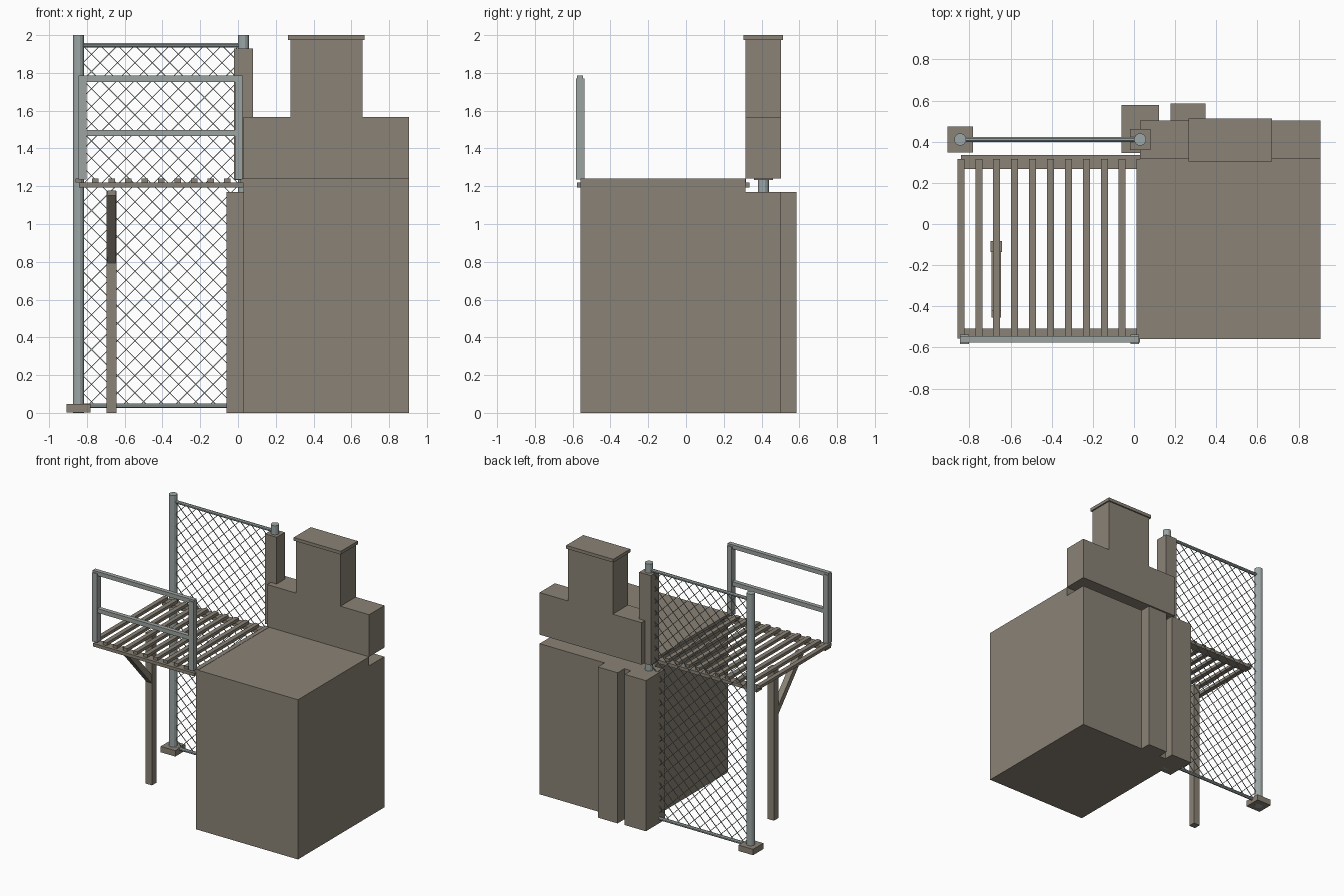
import bpy, bmesh, math
from mathutils import Vector

if "Cube" in bpy.data.objects:
    bpy.data.objects.remove(bpy.data.objects["Cube"])


def material(name, rgb):
    m = bpy.data.materials.new(name)
    m.diffuse_color = (*rgb, 1)
    m.use_nodes = True
    m.node_tree.nodes["Principled BSDF"].inputs["Base Color"].default_value = m.diffuse_color
    return m


STONE = material("warm_grey_brown", (0.255, 0.225, 0.180))
STEEL = material("galvanised_grey", (0.335, 0.385, 0.385))
RAIL = material("pale_rail_grey", (0.335, 0.370, 0.350))


def finish(name, bm, mat):
    bmesh.ops.recalc_face_normals(bm, faces=bm.faces[:])
    me = bpy.data.meshes.new(name)
    bm.to_mesh(me)
    bm.free()
    me.materials.append(mat)
    ob = bpy.data.objects.new(name, me)
    bpy.context.collection.objects.link(ob)
    return ob


def add_prism(bm, pts, offset):
    """Extrude a closed 3D outline along an offset vector."""
    f = bm.faces.new([bm.verts.new(p) for p in pts])
    r = bmesh.ops.extrude_face_region(bm, geom=[f])
    vs = [g for g in r["geom"] if isinstance(g, bmesh.types.BMVert)]
    bmesh.ops.translate(bm, verts=vs, vec=offset)


def prism(name, pts, offset, mat):
    bm = bmesh.new()
    add_prism(bm, pts, offset)
    return finish(name, bm, mat)


def box(name, x0, x1, y0, y1, z0, z1, mat):
    return prism(name, [(x0, y0, z0), (x1, y0, z0), (x1, y1, z0), (x0, y1, z0)],
                 (0, 0, z1 - z0), mat)


def add_rod(bm, a, b, r, sides):
    a, b = Vector(a), Vector(b)
    q = (b - a).to_track_quat('Z', 'Y')
    ring = [a + q @ Vector((r * math.cos(t), r * math.sin(t), 0))
            for t in [(i + 0.5) * math.tau / sides for i in range(sides)]]
    add_prism(bm, ring, b - a)


def rod(name, a, b, r, sides, mat):
    bm = bmesh.new()
    add_rod(bm, a, b, r, sides)
    return finish(name, bm, mat)


# Main block with a step along the back
prism("main_block", [(0.03, -0.558, 0), (0.03, 0.502, 0), (0.03, 0.502, 1.17),
                     (0.03, 0.315, 1.17), (0.03, 0.315, 1.24), (0.03, -0.558, 1.24)],
      (0.876, 0, 0), STONE)
box("corner_buttress", -0.06, 0.122, 0.345, 0.578, 0, 1.17, STONE)
box("rear_buttress", 0.178, 0.348, 0.45, 0.585, 0, 1.17, STONE)

# Upper wall with tower and cap
outline = [(0.03, 1.24), (0.906, 1.24), (0.906, 1.567), (0.66, 1.567),
           (0.66, 1.975), (0.277, 1.975), (0.277, 1.567), (0.03, 1.567)]
prism("upper_wall", [(x, 0.315, z) for x, z in outline], (0, 0.188, 0), STONE)
box("tower_cap", 0.266, 0.67, 0.304, 0.513, 1.975, 2.0, STONE)
box("pole_casing", -0.02, 0.08, 0.36, 0.461, 1.232, 1.93, STONE)

# Platform slats and bearers
for i in range(11):
    x = -0.842 + i * 0.0872
    box("platform_slat", x - 0.017, x + 0.017, -0.556, 0.317, 1.219, 1.242, STONE)
for y in (-0.543, 0.301):
    box("platform_bearer", -0.842, 0.03, y - 0.034, y + 0.034, 1.194, 1.219, STONE)

# Support post and diagonal brace
box("support_post", -0.697, -0.643, -0.137, -0.083, 0, 1.175, STONE)
brace = [(-0.13, 0.785), (-0.455, 1.15), (-0.455, 1.178), (-0.42, 1.178), (-0.13, 0.85)]
prism("diagonal_brace", [(-0.692, y, z) for y, z in brace], (0.045, 0, 0), STONE)

# Guard railing
for x in (-0.824, 0.004):
    box("railing_post", x - 0.021, x + 0.021, -0.583, -0.537, 1.235, 1.77, RAIL)
box("railing_top_bar", -0.845, 0.025, -0.577, -0.544, 1.753, 1.785, RAIL)
box("railing_middle_bar", -0.84, 0.02, -0.577, -0.544, 1.465, 1.498, RAIL)

# Fence poles, footings and rails
FX0, FX1, FY = -0.845, 0.03, 0.411
for x in (FX0, FX1):
    rod("fence_pole", (x, FY, 0), (x, FY, 2.0), 0.03, 12, STEEL)
for x in (FX0, FX1):
    box("pole_footing", x - 0.063, x + 0.063, FY - 0.063, FY + 0.063, 0.001, 0.047, STONE)
Z0, Z1 = 0.037, 1.946
for z in (Z0, Z1):
    rod("fence_rail", (FX0, FY, z), (FX1, FY, z), 0.0125, 8, STEEL)

# Chain link wires, clipped to the fence frame
bm = bmesh.new()
W, H, STEP = FX1 - FX0, Z1 - Z0, 0.092
n = int((W + H) / STEP)
for k in range(1, n + 1):
    c = k * STEP
    u0, u1 = max(0, c - H), min(W, c)
    if u1 - u0 < 0.01:
        continue
    for flip in (False, True):
        dy = 0.002 if flip else -0.002
        ends = []
        for u in (u0, u1):
            x = FX1 - u if flip else FX0 + u
            ends.append((x, FY + dy, Z0 + c - u))
        add_rod(bm, ends[0], ends[1], 0.003, 4)
finish("chain_link_mesh", bm, STEEL)
